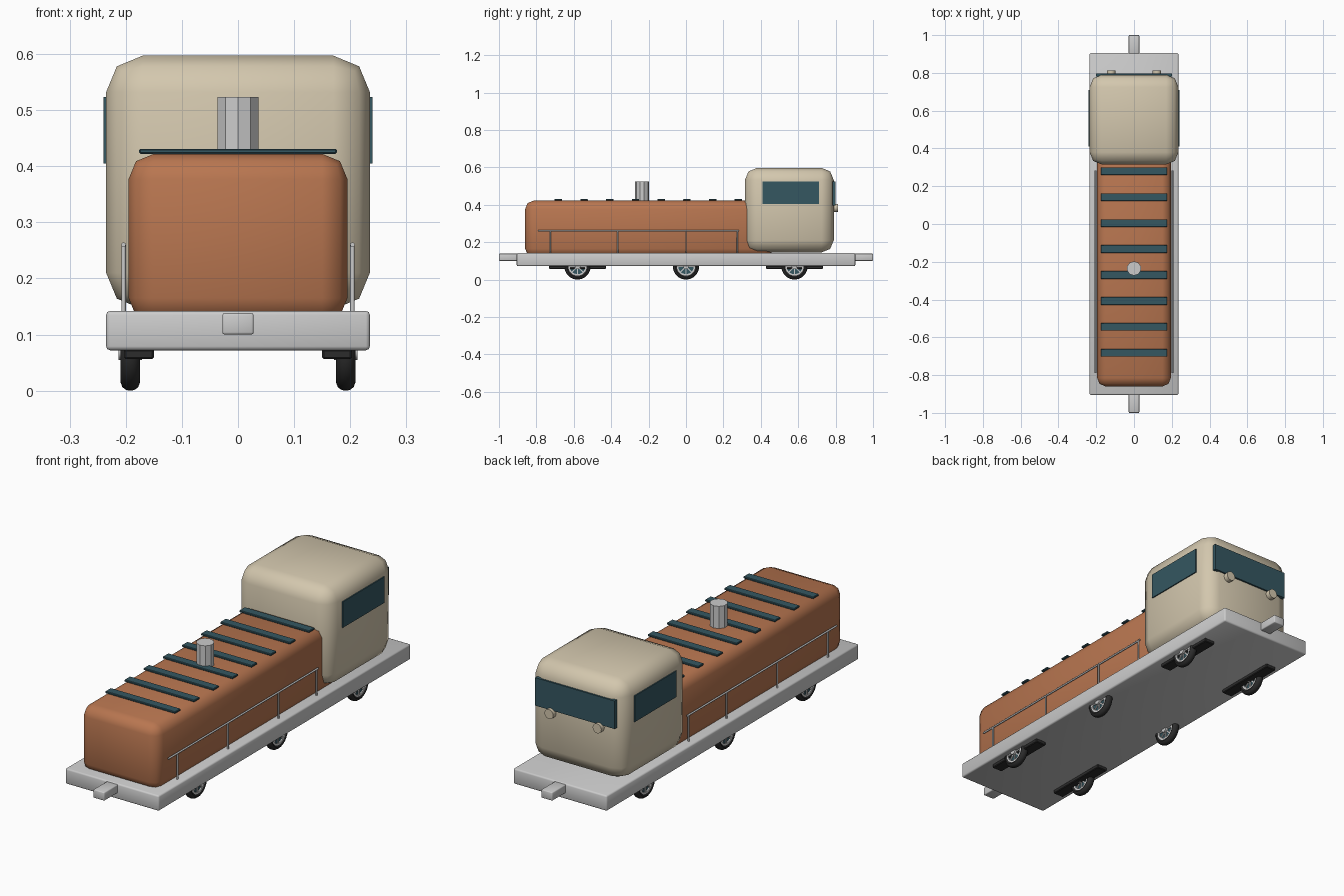
import bpy, bmesh, math
from mathutils import Matrix, Vector

if "Cube" in bpy.data.objects:
    bpy.data.objects.remove(bpy.data.objects["Cube"])


def material(name, rgb):
    m = bpy.data.materials.new(name)
    m.diffuse_color = (*rgb, 1)
    m.use_nodes = True
    m.node_tree.nodes["Principled BSDF"].inputs["Base Color"].default_value = m.diffuse_color
    return m


ORANGE = material("orange_paint", (0.48, 0.18, 0.08))
CREAM = material("cream_paint", (0.65, 0.57, 0.42))
TEAL = material("teal_glass", (0.035, 0.095, 0.12))
BLACK = material("black_rubber", (0.025, 0.025, 0.025))


def finish(name, bm, mat=None, angle=None):
    bmesh.ops.recalc_face_normals(bm, faces=bm.faces)
    me = bpy.data.meshes.new(name)
    bm.to_mesh(me)
    bm.free()
    ob = bpy.data.objects.new(name, me)
    bpy.context.collection.objects.link(ob)
    if mat:
        me.materials.append(mat)
    if angle:
        bpy.ops.object.select_all(action='DESELECT')
        ob.select_set(True)
        bpy.context.view_layer.objects.active = ob
        bpy.ops.object.shade_smooth_by_angle(angle=math.radians(angle))
    return ob


def box(name, lo, hi, mat=None, bevel=0, segments=2, angle=None):
    lo, hi = Vector(lo), Vector(hi)
    bm = bmesh.new()
    bmesh.ops.create_cube(bm, size=1, matrix=Matrix.Translation((lo + hi) / 2)
                          @ Matrix.Diagonal((*(hi - lo), 1)))
    if bevel:
        bmesh.ops.bevel(bm, geom=bm.edges[:], offset=bevel, segments=segments,
                        profile=0.5, affect='EDGES')
    return finish(name, bm, mat, angle)


def rod(name, a, b, r, mat=None, sides=8, angle=None):
    a, b = Vector(a), Vector(b)
    rot = Vector((0, 0, 1)).rotation_difference(b - a).to_matrix().to_4x4()
    bm = bmesh.new()
    bmesh.ops.create_cone(bm, cap_ends=True, segments=sides, radius1=r, radius2=r,
                          depth=(b - a).length,
                          matrix=Matrix.Translation((a + b) / 2) @ rot)
    return finish(name, bm, mat, angle)


def ring(name, centre, profile, mat=None, n=32):
    """Closed (radius, x) profile turned around the x axis."""
    bm = bmesh.new()
    c = Vector(centre)
    loops = []
    for i in range(n):
        t = 2 * math.pi * i / n
        loops.append([bm.verts.new(c + Vector((x, r * math.cos(t), r * math.sin(t))))
                      for r, x in profile])
    k = len(profile)
    for i in range(n):
        p, q = loops[i], loops[(i + 1) % n]
        for j in range(k):
            bm.faces.new((p[j], p[(j + 1) % k], q[(j + 1) % k], q[j]))
    return finish(name, bm, mat, 40)


# Deck and couplers
box("deck", (-0.235, -0.905, 0.072), (0.235, 0.905, 0.142), None, 0.007, 2, 60)
for s, tag in ((-1, "front"), (1, "rear")):
    y0, y1 = sorted((s * 0.89, s * 1.0))
    box(f"{tag}_coupler", (-0.028, y0, 0.1), (0.028, y1, 0.138), None, 0.004, 2, 60)

# Engine hood and cab
box("engine_hood", (-0.195, -0.86, 0.12), (0.195, 0.465, 0.422), ORANGE, 0.045, 2, 60)
box("cab", (-0.235, 0.315, 0.145), (0.235, 0.79, 0.597), CREAM, 0.065, 2, 60)

# Roof slats and exhaust stack
for i in range(8):
    y = 0.28 - i * 0.1375
    box(f"roof_slat_{i}", (-0.176, y - 0.02, 0.422), (0.176, y + 0.02, 0.431), TEAL, 0.002, 1)
rod("exhaust_stack", (0, -0.235, 0.40), (0, -0.235, 0.523), 0.038, None, 10)

# Windows and headlights
box("windshield", (-0.2, 0.782, 0.396), (0.2, 0.798, 0.523), TEAL)
for s, tag in ((-1, "left"), (1, "right")):
    x0, x1 = sorted((s * 0.228, s * 0.24))
    box(f"{tag}_window", (x0, 0.41, 0.405), (x1, 0.71, 0.523), TEAL)
    rod(f"{tag}_headlight", (s * 0.121, 0.78, 0.383), (s * 0.121, 0.812, 0.383),
        0.022, CREAM, 16, 40)

    # Handrails
    x = s * 0.204
    rod(f"{tag}_handrail", (x, -0.79, 0.26), (x, 0.283, 0.26), 0.0042, None, 8, 50)
    for i, y in enumerate((-0.727, -0.364, 0, 0.273)):
        rod(f"{tag}_rail_post_{i}", (x, y, 0.135), (x, y, 0.26), 0.004, None, 8, 50)

    # Bogie bars
    for y in (-0.58, 0.58):
        x0, x1 = sorted((s * 0.15, s * 0.203))
        box(f"{tag}_bogie_bar", (x0, y - 0.152, 0.056), (x1, y + 0.152, 0.074), BLACK, 0.003, 1)

    # Wheels: tyre, rim, web, spokes and hub
    for y in (-0.58, 0, 0.58):
        c = Vector((s * 0.192, y, 0.07))
        ring(f"{tag}_tyre", c, [(0.047, -0.013), (0.056, -0.017), (0.064, -0.014),
                                (0.069, -0.007), (0.07, 0), (0.069, 0.007),
                                (0.064, 0.014), (0.056, 0.017), (0.047, 0.013)], BLACK)
        ring(f"{tag}_rim", c, [(0.041, -0.014), (0.049, -0.014),
                               (0.049, 0.014), (0.041, 0.014)])
        rod(f"{tag}_wheel_web", c - Vector((0.008, 0, 0)), c + Vector((0.008, 0, 0)),
            0.044, TEAL, 24, 40)
        rod(f"{tag}_hub", c - Vector((0.021, 0, 0)), c + Vector((0.021, 0, 0)),
            0.015, None, 16, 40)
        bm = bmesh.new()
        for i in range(8):
            m = (Matrix.Translation(c) @ Matrix.Rotation(i * math.pi / 4, 4, 'X')
                 @ Matrix.Translation((0, 0, 0.027)) @ Matrix.Diagonal((0.024, 0.007, 0.034, 1)))
            bmesh.ops.create_cube(bm, size=1, matrix=m)
        finish(f"{tag}_spokes", bm)
